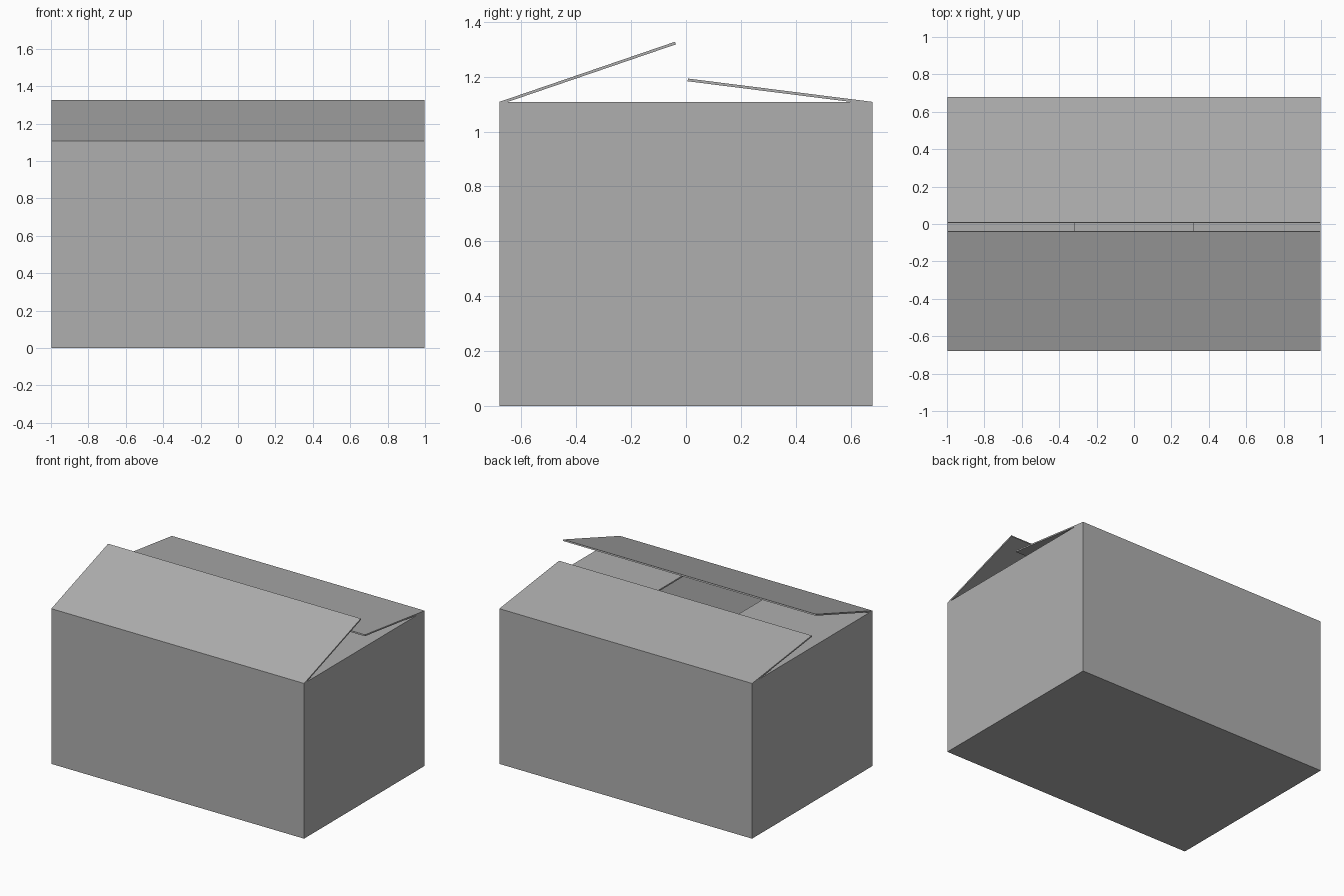
import bpy, bmesh
from mathutils import Vector

if "Cube" in bpy.data.objects:
    bpy.data.objects.remove(bpy.data.objects["Cube"])

T = 0.01                      # cardboard thickness
X, Y, H = 0.998, 0.68, 1.108  # half width, half depth, wall height

# Plain mid-grey cardboard
card = bpy.data.materials.new("cardboard")
card.diffuse_color = (0.43, 0.43, 0.43, 1)
card.use_nodes = True
card.node_tree.nodes["Principled BSDF"].inputs["Base Color"].default_value = card.diffuse_color


def extrude_x(name, profile, x0, x1):
    """Closed solid from a (y, z) outline swept along x."""
    bm = bmesh.new()
    face = bm.faces.new([bm.verts.new((x0, y, z)) for y, z in profile])
    ext = bmesh.ops.extrude_face_region(bm, geom=[face])
    verts = [g for g in ext["geom"] if isinstance(g, bmesh.types.BMVert)]
    bmesh.ops.translate(bm, vec=(x1 - x0, 0, 0), verts=verts)
    bmesh.ops.recalc_face_normals(bm, faces=bm.faces)
    mesh = bpy.data.meshes.new(name)
    bm.to_mesh(mesh)
    bm.free()
    mesh.materials.append(card)
    obj = bpy.data.objects.new(name, mesh)
    bpy.context.collection.objects.link(obj)
    return obj


def panel(name, x0, x1, y0, y1, z0, z1):
    return extrude_x(name, [(y0, z0), (y1, z0), (y1, z1), (y0, z1)], x0, x1)


def lid_flap(name, hinge, tip):
    """Tilted flap hanging one thickness below its hinge-to-tip line."""
    a, b = Vector(hinge), Vector(tip)
    d = (b - a).normalized()
    n = Vector((d.y, -d.x)) if d.x > 0 else Vector((-d.y, d.x))
    n *= T
    return extrude_x(name, [a, b, b + n, a + n + d * T], -X, X)


# Floor
panel("floor", -X, X, -Y, Y, 0, T)

# Walls
panel("front_wall", -X, X, -Y, -Y + T, T, H)
panel("back_wall", -X, X, Y - T, Y, T, H)
for side, s in (("left", -1), ("right", 1)):
    xs = sorted((s * X, s * (X - T)))
    panel(side + "_wall", *xs, -Y + T, Y - T, T, H - T)
    # Inner side flap folded flat over the opening
    xs = sorted((s * X, s * 0.317))
    panel(side + "_inner_flap", *xs, -Y + T, Y - T, H - T, H)

# Half-open outer flaps
lid_flap("front_flap", (-Y, H), (-0.04, 1.327))
lid_flap("back_flap", (Y, H), (0.007, 1.193))
